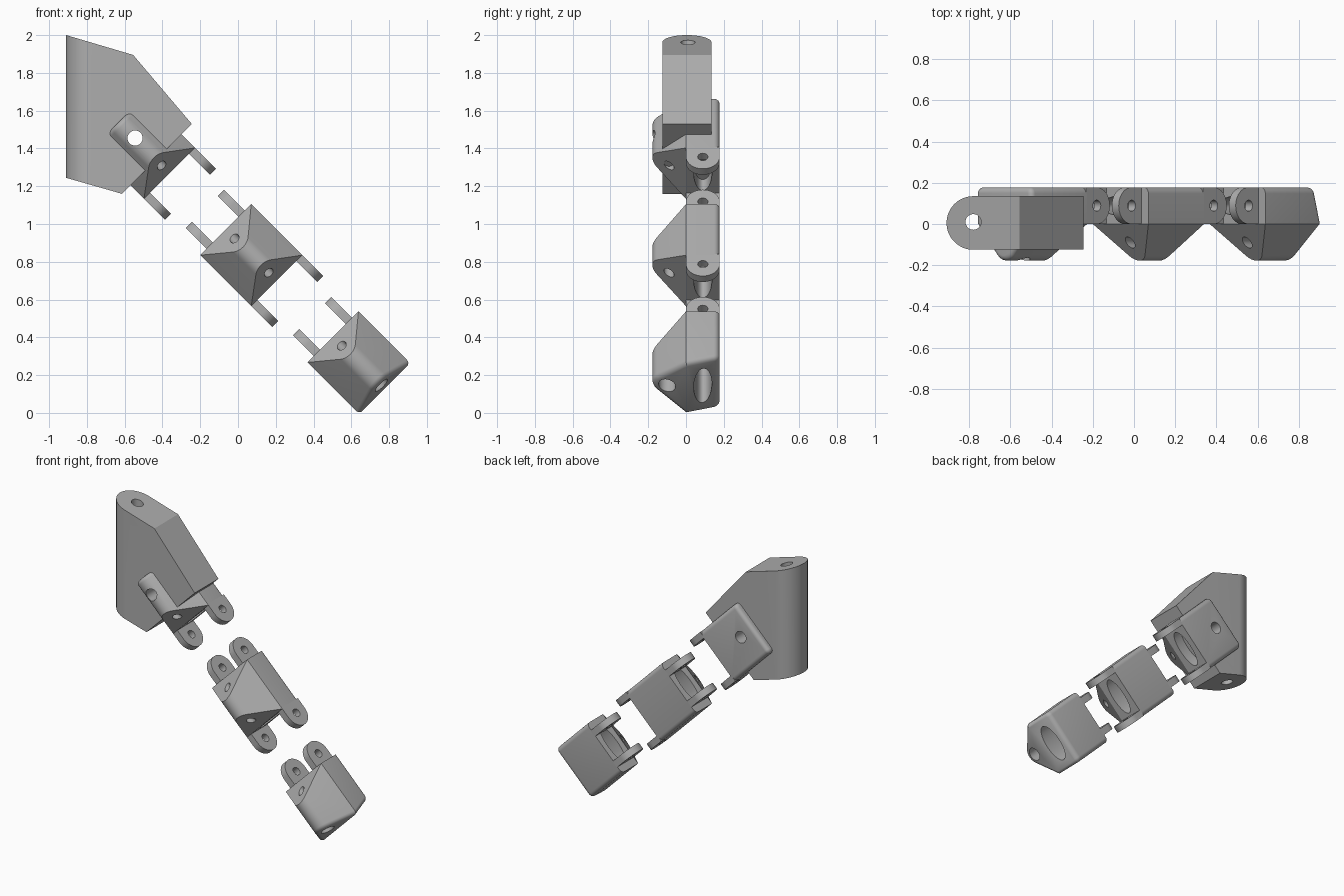
import bpy, bmesh, math
from mathutils import Vector

if "Cube" in bpy.data.objects:
    bpy.data.objects.remove(bpy.data.objects["Cube"])

grey = bpy.data.materials.new("plain_grey")
grey.use_nodes = True
GREY = (0.42, 0.42, 0.42, 1)
grey.diffuse_color = GREY
grey.node_tree.nodes["Principled BSDF"].inputs["Base Color"].default_value = GREY

# Finger frame: u runs down the finger, v across it, y from front to back
R = math.sqrt(0.5)
MID = 0.64            # v of the finger's centre line
HALF = 0.191          # half width
DEPTH = 0.178         # half depth
PITCH = 0.803         # distance between segments
TOP, END = -0.732, -0.35
JOINT_Y = DEPTH / 2


def finger(u, v, y):
    v += MID
    return Vector(((u + v) * R, y, (v - u) * R))


def prism(name, points, low, high, place):
    """Extrude a 2D outline from low to high; place maps (a, b, c) to space."""
    bm = bmesh.new()
    rings = [[bm.verts.new(place(a, b, c)) for a, b in points] for c in (low, high)]
    n = len(points)
    bm.faces.new(rings[0])
    bm.faces.new(rings[1])
    for i in range(n):
        j = (i + 1) % n
        bm.faces.new((rings[0][i], rings[0][j], rings[1][j], rings[1][i]))
    bmesh.ops.recalc_face_normals(bm, faces=bm.faces)
    mesh = bpy.data.meshes.new(name)
    bm.to_mesh(mesh)
    bm.free()
    mesh.materials.append(grey)
    obj = bpy.data.objects.new(name, mesh)
    bpy.context.collection.objects.link(obj)
    return obj


def arc(cx, cy, rx, ry, start, end, steps):
    angles = [math.radians(start + (end - start) * i / steps) for i in range(steps + 1)]
    return [(cx + rx * math.cos(t), cy + ry * math.sin(t)) for t in angles]


def ellipse(cx, cy, rx, ry, steps=40):
    return arc(cx, cy, rx, ry, 0, 360, steps)[:-1]


def combine(obj, other, operation="DIFFERENCE"):
    """Apply a boolean and discard the helper."""
    mod = obj.modifiers.new("cut", "BOOLEAN")
    mod.operation = operation
    mod.solver = "EXACT"
    mod.object = other
    bpy.context.view_layer.update()
    result = bpy.data.meshes.new_from_object(
        obj.evaluated_get(bpy.context.evaluated_depsgraph_get()))
    obj.modifiers.clear()
    obj.data = result
    bpy.data.objects.remove(other)


def along_u(v, y, u):
    return finger(u, v, y)


def along_v(u, y, v):
    return finger(u, v, y)


def along_y(x, z, y):
    return Vector((x, y, z))


def along_z(x, y, z):
    return Vector((x, y, z))


def finish(obj):
    bpy.ops.object.select_all(action="DESELECT")
    obj.select_set(True)
    bpy.context.view_layer.objects.active = obj
    bpy.ops.object.shade_smooth_by_angle(angle=math.radians(32))


def round_end(obj, sign, limit, radius):
    """Bevel the rim of one end of a segment."""
    bm = bmesh.new()
    bm.from_mesh(obj.data)

    def at_end(vert):
        return sign * (vert.co.x - vert.co.z) * R > limit

    rim = [e for e in bm.edges if len(e.link_faces) == 2
           and all(at_end(v) for v in e.verts) and e.calc_face_angle() > 0.6]
    bmesh.ops.bevel(bm, geom=rim, offset=radius, segments=4, profile=0.5, affect="EDGES")
    bm.to_mesh(obj.data)
    bm.free()


# Cross-section: rounded ridge at the front, flat back with soft corners
FILLET = 0.03
SECTION = ([(-HALF, 0)] + arc(0, -0.1036, 0.0744, 0.0744, 221.5, 318.5, 12) + [(HALF, 0)]
           + arc(HALF - FILLET, DEPTH - FILLET, FILLET, FILLET, 0, 90, 5)
           + arc(FILLET - HALF, DEPTH - FILLET, FILLET, FILLET, 90, 180, 5))


def segment(name, shift, upper, lower):
    top, end = TOP + shift, END + shift
    body = prism(name + "_body", SECTION, top - 0.1, end + 0.15, along_u)

    # Side outline, with sloping front faces at the jointed ends
    outline = [(top, DEPTH + 0.1), (top, 0)]
    outline += [(top + 0.13 * 1.5, -DEPTH * 1.5)] if upper else [(top, -DEPTH * 1.5)]
    if lower:
        outline += [(end - 0.117 * 1.5, -DEPTH * 1.5), (end, 0), (end, DEPTH + 0.1)]
    else:
        outline += [(end - 0.06, -DEPTH * 1.5), (end + 0.007, 0), (end - 0.07, DEPTH + 0.1)]
    combine(body, prism("trim", outline, -0.4, 0.4, along_v), "INTERSECT")
    if not upper:
        round_end(body, -1, -top - 0.01, 0.025)
    if not lower:
        round_end(body, 1, end - 0.07, 0.025)

    # Wide joint cavity and narrow cord channel
    start = top - 0.1 if upper else end - 0.08
    combine(body, prism("cavity", ellipse(0, JOINT_Y, 0.127, 0.048), start, end + 0.2, along_u))
    combine(body, prism("channel", ellipse(0, -0.09, 0.027, 0.027), start, end + 0.2, along_u))
    if not lower:
        combine(body, prism("mouth", ellipse(0, -0.1, 0.045, 0.045), end - 0.12, end + 0.2, along_u))

    # Hinge tabs: inner pair above, outer pair below
    tabs = []
    if upper:
        tabs.append(("upper", top, -1, 0.096, 0.143))
    if lower:
        tabs.append(("lower", end, 1, 0.146, HALF))
    for label, root, way, inner, outer in tabs:
        centre = root + way * (0.156 - JOINT_Y)
        shape = [(root - way * 0.008, 0)] + [
            (centre + way * (a - centre), b)
            for a, b in arc(centre, JOINT_Y, JOINT_Y, JOINT_Y, -90, 90, 20)]
        shape.append((root - way * 0.008, DEPTH))
        for side, hand in ((-1, "right"), (1, "left")):
            low, high = sorted((side * inner, side * outer))
            tab = prism(f"{name}_{label}_tab_{hand}", shape, low, high, along_v)
            combine(tab, prism("pin_hole", ellipse(centre, JOINT_Y, 0.027, 0.027, 24),
                               low - 0.1, high + 0.1, along_v))
            finish(tab)
    return body


base = segment("base_segment", -PITCH, False, True)
middle = segment("middle_segment", 0, True, True)
tip = segment("tip_segment", PITCH, True, False)

# Mounting block with a rounded outer edge
block = prism("mounting_block",
              [(-0.78, -0.125), (-0.2, -0.125), (-0.2, 0.135), (-0.78, 0.135)]
              + arc(-0.78, 0.005, 0.13, 0.13, 90, 270, 32)[1:-1], 1.0, 2.1, along_z)
side_shape = [(-0.95, 2.012), (-0.555, 1.895), (-0.245, 1.53), (-0.615, 1.16), (-0.95, 1.256)]
combine(block, prism("side_trim", side_shape, -0.3, 0.3, along_y), "INTERSECT")
combine(block, prism("post_hole", ellipse(-0.78, 0.01, 0.038, 0.038), 0.9, 2.2, along_z))

# Bolt hole through the block and the first segment
for part in (block, base):
    combine(part, prism("bolt_hole", ellipse(-0.545, 1.455, 0.04, 0.04), -0.4, 0.4, along_y))

for part in (block, base, middle, tip):
    finish(part)
